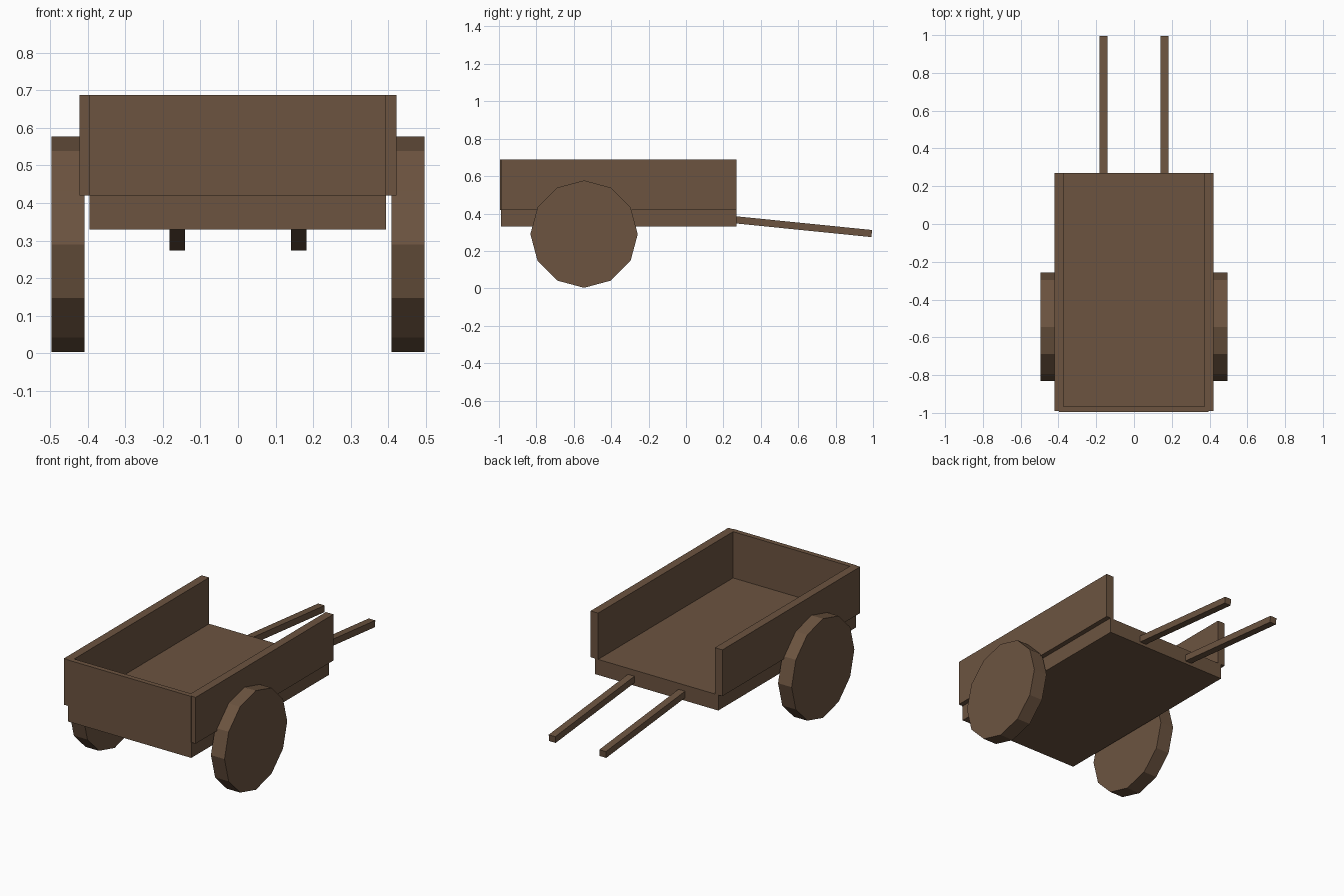
import bpy
import math

cube = bpy.data.objects.get("Cube")
if cube:
    bpy.data.objects.remove(cube, do_unlink=True)

wood = bpy.data.materials.new("brown_wood")
wood.use_nodes = True
colour = (0.150, 0.088, 0.051, 1.0)
wood.diffuse_color = colour
wood.node_tree.nodes["Principled BSDF"].inputs["Base Color"].default_value = colour


def finish(name):
    ob = bpy.context.object
    ob.name = name
    ob.data.materials.append(wood)
    return ob


def board(name, low, high):
    """Box between two opposite corners."""
    centre = [(a + b) / 2 for a, b in zip(low, high)]
    bpy.ops.mesh.primitive_cube_add(size=1, location=centre)
    ob = finish(name)
    ob.scale = [b - a for a, b in zip(low, high)]
    return ob


FRONT, BACK = -0.99, 0.27
FLOOR, RIM = 0.42, 0.688

# Cart bed and front board
board("bed", (-0.396, FRONT, 0.33), (0.394, BACK, FLOOR))
board("front_board", (-0.396, FRONT - 0.004, FLOOR), (0.394, -0.965, RIM))

for side, s in (("left", 1), ("right", -1)):
    # Side boards overhang the bed
    xs = sorted((s * 0.374, s * 0.422))
    board(side + "_side_board", (xs[0], FRONT, FLOOR), (xs[1], BACK, RIM))

    # Solid twelve-sided wheels, one corner pointing up
    bpy.ops.mesh.primitive_cylinder_add(
        vertices=12, radius=0.287, depth=0.087,
        location=(s * 0.4525, -0.545, 0.29), rotation=(0, math.pi / 2, 0))
    finish(side + "_wheel")

    # Pull handles slope down away from the bed
    start, end = (0.268, 0.366), (0.993, 0.293)
    dy, dz = end[0] - start[0], end[1] - start[1]
    bpy.ops.mesh.primitive_cube_add(
        size=1, location=(s * 0.162, (start[0] + end[0]) / 2, (start[1] + end[1]) / 2),
        rotation=(math.atan2(dz, dy), 0, 0))
    handle = finish(side + "_handle")
    handle.scale = (0.042, math.hypot(dy, dz), 0.038)
